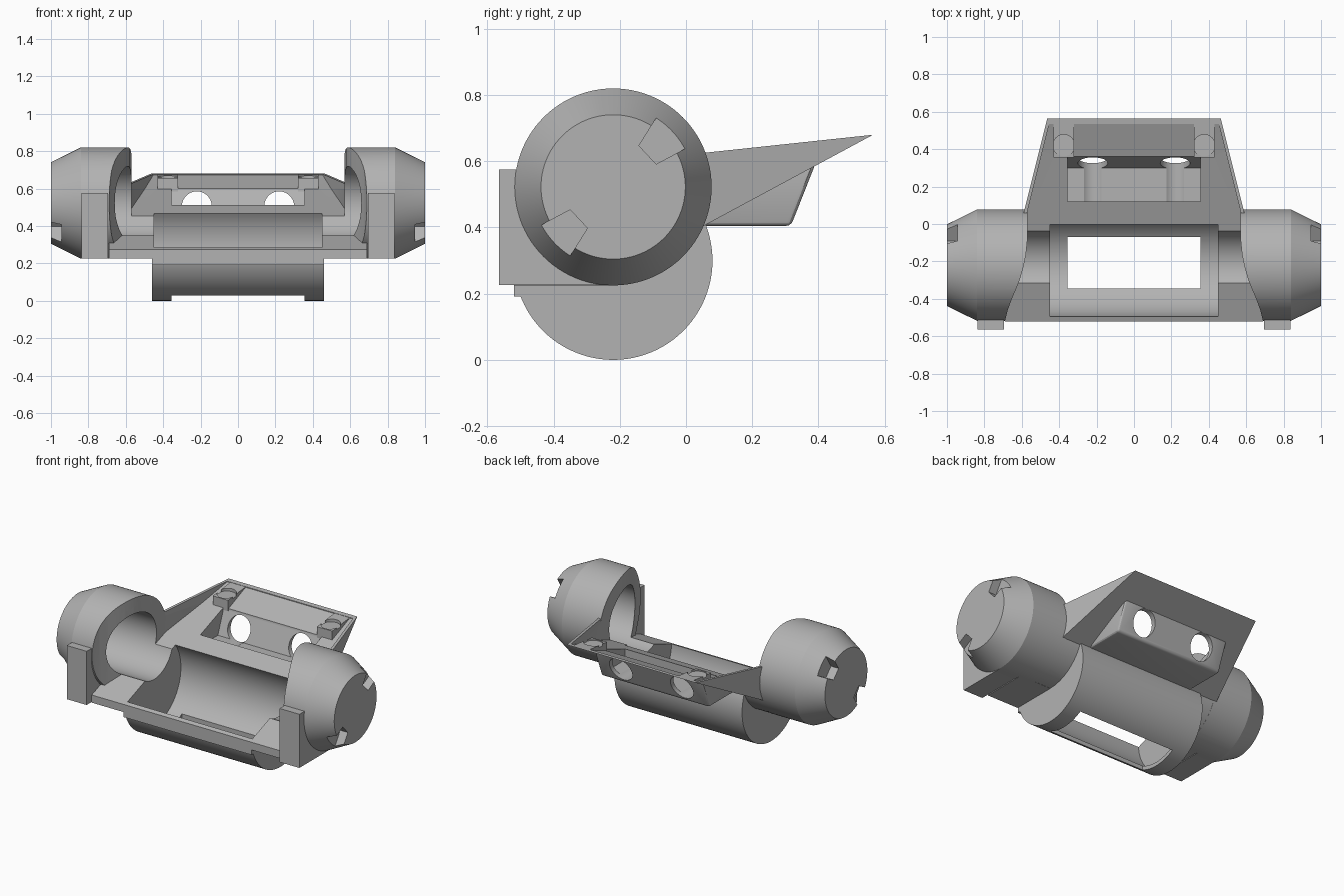
import bpy, bmesh, math
from mathutils import Vector

if "Cube" in bpy.data.objects:
    bpy.data.objects.remove(bpy.data.objects["Cube"], do_unlink=True)

grey = bpy.data.materials.new("plain_grey")
grey.use_nodes = True
COLOUR = (0.45, 0.45, 0.45, 1)
grey.diffuse_color = COLOUR
for node in grey.node_tree.nodes:
    if node.type == 'BSDF_PRINCIPLED':
        node.inputs["Base Color"].default_value = COLOUR

AXIS_Y, CUP_Z, CUP_R = -0.22, 0.5225, 0.2975
TROUGH_Z, TROUGH_R = 0.30, 0.30


def loft(name, rings, bevel=0):
    """Closed solid through matching rings of points."""
    bm = bmesh.new()
    loops = [[bm.verts.new(p) for p in ring] for ring in rings]
    n = len(rings[0])
    for a, b in zip(loops, loops[1:]):
        for i in range(n):
            j = (i + 1) % n
            bm.faces.new((a[i], a[j], b[j], b[i]))
    bm.faces.new(loops[0])
    bm.faces.new(loops[-1])
    bmesh.ops.recalc_face_normals(bm, faces=bm.faces)
    if bevel:
        bmesh.ops.bevel(bm, geom=bm.edges[:], offset=bevel, segments=3,
                        profile=0.5, affect='EDGES')
    mesh = bpy.data.meshes.new(name)
    bm.to_mesh(mesh)
    bm.free()
    mesh.materials.append(grey)
    obj = bpy.data.objects.new(name, mesh)
    bpy.context.collection.objects.link(obj)
    return obj


def along_x(name, pts, x0, x1, bevel=0):
    return loft(name, [[(x, y, z) for y, z in pts] for x in (x0, x1)], bevel)


def tapered(name, pts, base):
    """Side profile whose half width narrows towards the back."""
    return loft(name, [[(s * (base - 0.25 * y), y, z) for y, z in pts] for s in (-1, 1)])


def circle(cy, cz, r, n=96):
    return [(cy + r * math.cos(2 * math.pi * i / n),
             cz + r * math.sin(2 * math.pi * i / n)) for i in range(n)]


def box(name, x0, x1, y0, y1, z0, z1):
    return along_x(name, [(y0, z0), (y1, z0), (y1, z1), (y0, z1)], x0, x1)


def combine(target, other, operation):
    mod = target.modifiers.new("combine", 'BOOLEAN')
    mod.operation, mod.solver, mod.object = operation, 'EXACT', other
    bpy.context.view_layer.update()
    graph = bpy.context.evaluated_depsgraph_get()
    mesh = bpy.data.meshes.new_from_object(target.evaluated_get(graph))
    target.modifiers.clear()
    target.data = mesh
    bpy.data.objects.remove(other, do_unlink=True)


def add(target, other):
    combine(target, other, 'UNION')


def cut(target, other):
    combine(target, other, 'DIFFERENCE')


def deck(y):
    """Height of the sloping top deck."""
    return 0.275 + 0.37 * (y + 0.52)


# Central body: round back, square front, round trough below, sloped deck
body = along_x("holder_body", circle(AXIS_Y, CUP_Z, CUP_R - 0.001), -0.69, 0.69)
add(body, box("front_base", -0.69, 0.69, -0.52, AXIS_Y, 0.225, 0.5))
add(body, along_x("trough", circle(AXIS_Y, TROUGH_Z, TROUGH_R), -0.46, 0.46))
add(body, box("trough_lip", -0.46, 0.46, -0.519, -0.42, 0.192, 0.26))
cut(body, along_x("deck_cutter", [(-0.7, deck(-0.7)), (0.3, deck(0.3)),
                                  (0.3, 1), (-0.7, 1)], -0.8, 0.8))

# Rear wing: wedge with thin side walls and a sloping floor
wing = tapered("wing", [(0.05, 0.403), (0.565, 0.68), (0.05, 0.625)], 0.605)
cut(wing, tapered("wing_cutter", [(-0.1, deck(-0.1)), (0.36, deck(0.36)), (0.535, 0.672),
                                  (0.535, 0.9), (-0.1, 0.9)], 0.587))
add(wing, along_x("eye_box", [(0.02, 0.405), (0.317, 0.405), (0.392, 0.595), (0.02, 0.46)],
                  -0.39, 0.39, 0.015))
cut(wing, along_x("pocket_cutter", [(0.12, 0.44), (0.30, 0.44), (0.36, 0.595),
                                    (0.36, 0.8), (0.12, 0.8)], -0.355, 0.355))
for s in (-1, 1):
    # Round windows through the box
    ring = circle(s * 0.22, 0.505, 0.08, 48)
    cut(wing, loft("window_cutter", [[(x, y, z) for x, z in ring] for y in (0.121, 0.5)]))
    # Corner pads with shallow round recesses
    pad = along_x("pad", [(0.355, 0.585), (0.545, 0.67), (0.545, 0.676), (0.355, 0.656)],
                  s * 0.32, s * 0.43)
    ring = circle(s * 0.375, 0.42, 0.058, 40)
    cut(pad, loft("recess_cutter", [[(x, y, z) for x, y in ring] for z in (0.65, 0.8)]))
    add(wing, pad)
add(body, wing)

# End cups
for s in (-1, 1):
    rings = [[(s * x, y, z) for y, z in circle(AXIS_Y, CUP_Z, r)]
             for x, r in ((0.57, CUP_R), (0.84, CUP_R), (1.0, 0.218))]
    cup = loft("cup", rings)
    # Curved opening at the front
    sweep = [(0.3, -0.7), (0.695, -0.7), (0.69, -0.52), (0.675, -0.46), (0.655, -0.405),
             (0.632, -0.35), (0.61, -0.295), (0.591, -0.23), (0.578, -0.165),
             (0.5705, -0.09), (0.5705, 0.0), (0.3, 0.0)]
    cut(cup, loft("opening_cutter", [[(s * x, y, z) for x, y in sweep] for z in (0.1, 1)]))
    # Wedge notches in the end cap
    for middle in (43, 223):
        wedge = []
        for r, turn in ((0.147, -15), (0.35, -15), (0.35, 15), (0.147, 15)):
            a = math.radians(middle + turn)
            wedge.append((AXIS_Y + r * math.cos(a), CUP_Z + r * math.sin(a)))
        cut(cup, along_x("notch_cutter", wedge, s * 0.945, s * 1.1))
    add(cup, box("front_block", s * 0.695, s * 0.838, -0.565, AXIS_Y, 0.2255, 0.575))
    add(body, cup)

# Hollows: bore through the cups, trough inside, floor slot
cut(body, along_x("bore_cutter", circle(AXIS_Y, CUP_Z, 0.196), -0.9, 0.9))
cut(body, along_x("trough_cutter", circle(AXIS_Y, TROUGH_Z, 0.275), -0.45, 0.45))
cut(body, box("slot_cutter", -0.355, 0.355, -0.345, -0.07, -0.1, 0.2))

bpy.ops.object.select_all(action='DESELECT')
body.select_set(True)
bpy.context.view_layer.objects.active = body
bpy.ops.object.shade_smooth_by_angle(angle=math.radians(25))
